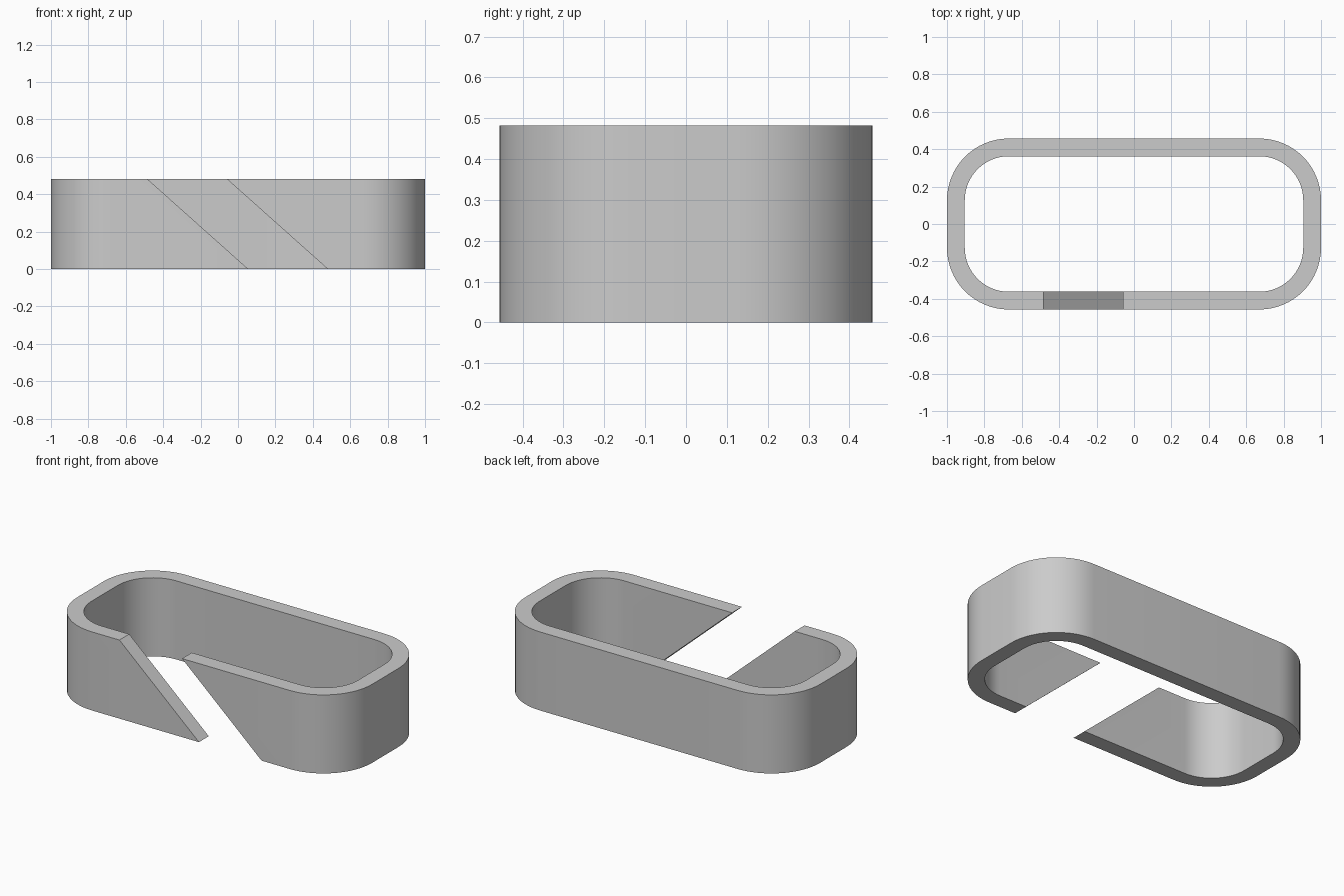
import bpy, bmesh, math

HALF_X, HALF_Y, HEIGHT = 1.0, 0.457, 0.482
WALL, RADIUS, STEPS = 0.095, 0.33, 16

cube = bpy.data.objects.get("Cube")
if cube:
    bpy.data.objects.remove(cube, do_unlink=True)

grey = bpy.data.materials.new("plain grey")
grey.use_nodes = True
grey.diffuse_color = (0.6, 0.6, 0.6, 1)
grey.node_tree.nodes["Principled BSDF"].inputs["Base Color"].default_value = grey.diffuse_color


def slanted_end(x_bottom, x_top):
    """Wall section at the slit, leaning from bottom to top."""
    outer, inner = -HALF_Y, -HALF_Y + WALL
    return [(x_bottom, outer, 0), (x_bottom, inner, 0),
            (x_top, inner, HEIGHT), (x_top, outer, HEIGHT)]


def corner(sx, sy, start):
    """Wall sections round one quarter turn."""
    cx, cy = sx * (HALF_X - RADIUS), sy * (HALF_Y - RADIUS)
    sections = []
    for i in range(STEPS + 1):
        a = start + math.pi / 2 * i / STEPS
        ring = [(RADIUS, 0), (RADIUS - WALL, 0), (RADIUS - WALL, HEIGHT), (RADIUS, HEIGHT)]
        sections.append([(cx + r * math.cos(a), cy + r * math.sin(a), z) for r, z in ring])
    return sections


# Sections run once round the band, from one side of the slit to the other
sections = [slanted_end(0.48, -0.06)]
for k, (sx, sy) in enumerate([(1, -1), (1, 1), (-1, 1), (-1, -1)]):
    sections += corner(sx, sy, (k - 1) * math.pi / 2)
sections.append(slanted_end(0.055, -0.485))

# Skin the sections and close both ends
bm = bmesh.new()
loops = [[bm.verts.new(p) for p in s] for s in sections]
for a, b in zip(loops, loops[1:]):
    for i in range(4):
        j = (i + 1) % 4
        bm.faces.new((a[i], b[i], b[j], a[j]))
bm.faces.new(loops[0])
bm.faces.new(loops[-1][::-1])
bmesh.ops.recalc_face_normals(bm, faces=bm.faces)

mesh = bpy.data.meshes.new("slit_band")
bm.to_mesh(mesh)
bm.free()
mesh.materials.append(grey)
band = bpy.data.objects.new("slit_band", mesh)
bpy.context.collection.objects.link(band)

# Round corners smooth, rims and slit sharp
bpy.ops.object.select_all(action='DESELECT')
band.select_set(True)
bpy.context.view_layer.objects.active = band
bpy.ops.object.shade_smooth_by_angle(angle=math.radians(30))
